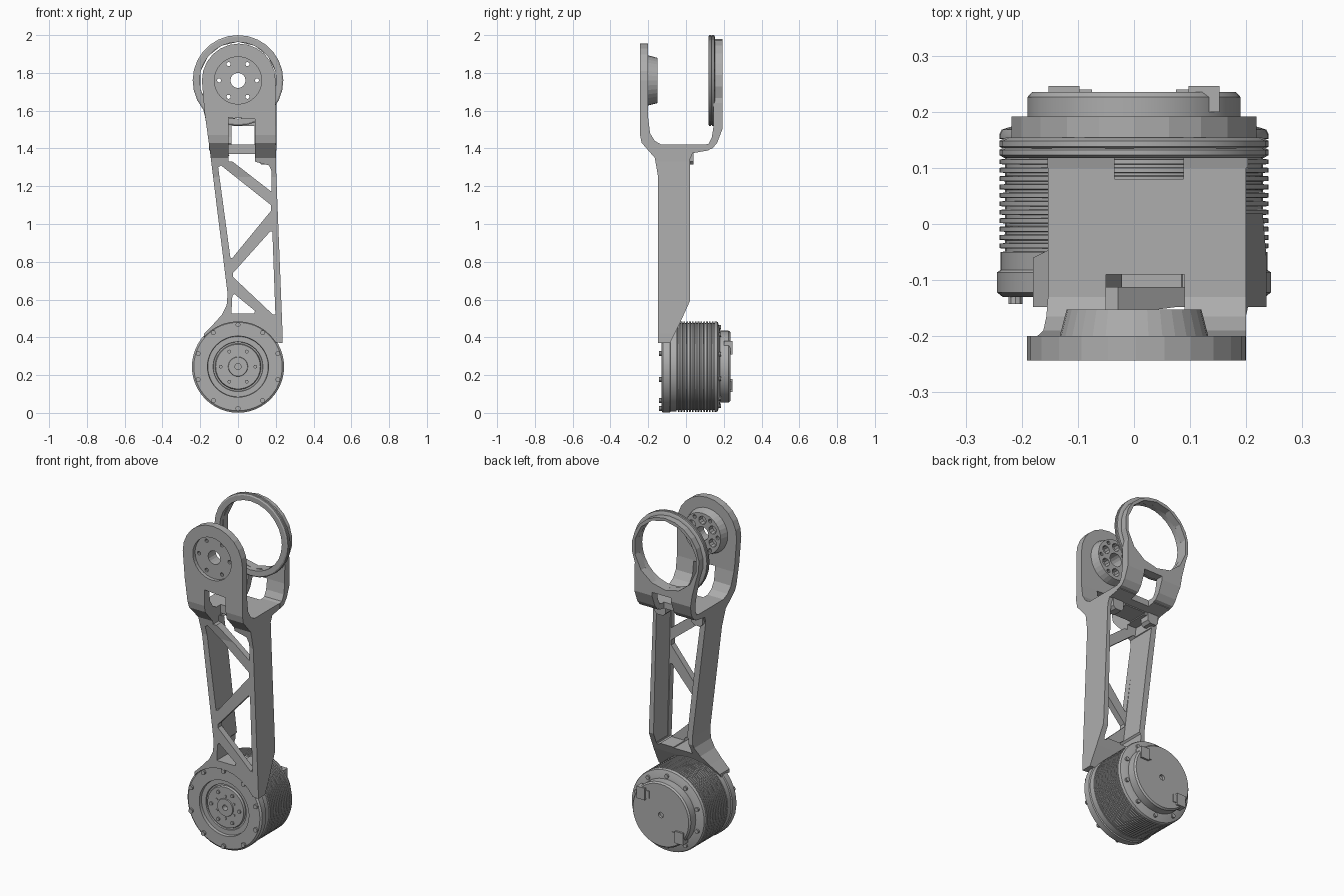
import bpy, bmesh
from math import sin, cos, pi, radians
from mathutils import Matrix, Vector

cube = bpy.data.objects.get("Cube")
if cube:
    bpy.data.objects.remove(cube, do_unlink=True)

grey = bpy.data.materials.new("machined_grey")
grey.use_nodes = True
GREY = (0.42, 0.42, 0.42, 1)
grey.diffuse_color = GREY
for node in grey.node_tree.nodes:
    if node.type == "BSDF_PRINCIPLED":
        node.inputs["Base Color"].default_value = GREY

MOTOR_Z, YOKE_Z = 0.245, 1.76


def finish(name, bm, smooth=False):
    bmesh.ops.recalc_face_normals(bm, faces=bm.faces)
    mesh = bpy.data.meshes.new(name)
    bm.to_mesh(mesh)
    bm.free()
    mesh.materials.append(grey)
    obj = bpy.data.objects.new(name, mesh)
    bpy.context.collection.objects.link(obj)
    if smooth:
        bpy.ops.object.select_all(action="DESELECT")
        obj.select_set(True)
        bpy.context.view_layer.objects.active = obj
        bpy.ops.object.shade_smooth_by_angle(angle=radians(30))
    return obj


def prism(name, pts, axis, a, b):
    """Extrude a 2D outline: (x, z) along y, or (y, z) along x."""
    bm = bmesh.new()
    put = (lambda u, v, d: (u, d, v)) if axis == "y" else (lambda u, v, d: (d, u, v))
    face = bm.faces.new([bm.verts.new(put(u, v, a)) for u, v in pts])
    res = bmesh.ops.extrude_face_region(bm, geom=[face])
    moved = [g for g in res["geom"] if isinstance(g, bmesh.types.BMVert)]
    bmesh.ops.translate(bm, verts=moved, vec=Vector(put(0, 0, b - a)))
    return finish(name, bm)


def add_cyl(bm, r, y0, y1, x, z, n=12, r2=None):
    """Cylinder or cone along y, radius r at y0 and r2 at y1."""
    mat = Matrix.Translation((x, (y0 + y1) / 2, z)) @ Matrix.Rotation(pi / 2, 4, "X")
    bmesh.ops.create_cone(bm, cap_ends=True, segments=n, radius1=r if r2 is None else r2,
                          radius2=r, depth=y1 - y0, matrix=mat)


def cyl(name, *args, **kw):
    bm = bmesh.new()
    add_cyl(bm, *args, **kw)
    return finish(name, bm)


def circle_of(name, count, ring, r, y0, y1, z, start=90, n=10):
    """A circle of equal cylinders around a y axis."""
    bm = bmesh.new()
    for i in range(count):
        t = radians(start) + 2 * pi * i / count
        add_cyl(bm, r, y0, y1, ring * cos(t), z + ring * sin(t), n)
    return finish(name, bm)


def lathe(name, profile, z, steps, closed=False):
    """Spin an (r, y) profile around the y axis at height z."""
    bm = bmesh.new()
    vs = [bm.verts.new((r, y, 0)) for r, y in profile]
    pairs = list(zip(vs, vs[1:])) + ([(vs[-1], vs[0])] if closed else [])
    edges = [bm.edges.new(p) for p in pairs]
    bmesh.ops.spin(bm, geom=vs + edges, cent=(0, 0, 0), axis=(0, 1, 0),
                   angle=2 * pi, steps=steps, use_duplicate=False)
    bmesh.ops.remove_doubles(bm, verts=bm.verts, dist=0.0002)
    bmesh.ops.translate(bm, verts=bm.verts, vec=(0, 0, z))
    return finish(name, bm, True)


def boolean(obj, tool, op="DIFFERENCE"):
    mod = obj.modifiers.new("cut", "BOOLEAN")
    mod.operation, mod.object, mod.solver = op, tool, "EXACT"
    tool.hide_render = True
    bpy.context.view_layer.update()
    graph = bpy.context.evaluated_depsgraph_get()
    mesh = bpy.data.meshes.new_from_object(obj.evaluated_get(graph))
    obj.modifiers.clear()
    obj.data = mesh
    bpy.data.objects.remove(tool, do_unlink=True)
    mesh.materials.clear()
    mesh.materials.append(grey)


def arc(cx, cz, r, a0, a1, n):
    ts = [radians(a0 + (a1 - a0) * i / n) for i in range(n + 1)]
    return [(cx + r * cos(t), cz + r * sin(t)) for t in ts]


# Arm with front fork plate: front outline crossed with side outline
arm = prism("arm_and_front_fork", arc(0.004, YOKE_Z, 0.195, 0, 180, 12) + [
    (-0.178, 1.6), (-0.148, 1.38), (-0.055, 0.63), (-0.06, 0.57), (-0.085, 0.52),
    (-0.13, 0.47), (-0.18, 0.42), (-0.18, 0.4), (0.236, 0.37), (0.236, 0.42),
    (0.2, 1.33)], "y", -0.4, 0.4)
side = prism("side_cutter", [
    (-0.243, 1.97), (-0.243, 1.47), (-0.235, 1.43), (-0.165, 1.35), (-0.148, 1.25),
    (-0.148, 0.3), (-0.09, 0.3), (-0.09, 0.36), (-0.03, 0.48), (0.02, 0.59),
    (0.02, 1.34), (0.035, 1.375), (0.12, 1.39), (0.12, 1.42), (-0.13, 1.42),
    (-0.165, 1.44), (-0.19, 1.48), (-0.2, 1.56), (-0.2, 1.97)], "x", -0.5, 0.5)
boolean(arm, side, "INTERSECT")

# Channel behind the truss, then the truss openings
boolean(arm, prism("channel_cutter", [(-0.108, 1.36), (-0.02, 0.62), (-0.03, 0.53),
                                      (0.2, 0.53), (0.178, 1.36)], "y", -0.112, 0.2))
openings = [
    [(-0.05, 1.37), (0.09, 1.37), (0.09, 1.33), (0.165, 1.31), (0.178, 1.28),
     (0.178, 1.17), (-0.035, 1.335)],
    [(-0.105, 1.3), (-0.04, 0.82), (-0.03, 0.82), (0.175, 1.07), (0.175, 1.1), (-0.09, 1.31)],
    [(0.17, 0.96), (0.182, 0.96), (0.198, 0.52), (0.185, 0.52), (-0.027, 0.72), (-0.027, 0.74)],
    [(-0.02, 0.63), (0.09, 0.54), (0.085, 0.525), (-0.035, 0.525), (-0.03, 0.62)],
]
for pts in openings:
    boolean(arm, prism("opening_cutter", pts, "y", -0.3, 0.3))
front_slot = [(-0.05, 1.33), (0.09, 1.33), (0.09, 1.555), (-0.05, 1.565)]
back_slot = [(-0.035, 1.34), (0.088, 1.34), (0.088, 1.52), (-0.035, 1.52)]
boolean(arm, prism("slot_cutter", front_slot, "y", -0.3, -0.09))
boolean(arm, prism("slot_cutter", back_slot, "y", 0.08, 0.3))
boolean(arm, cyl("motor_seat_cutter", 0.237, -0.3, 0.3, 0, MOTOR_Z, 40))

# Bearing recess and through holes in the front fork plate
boolean(arm, cyl("recess_cutter", 0.125, -0.3, -0.222, 0, YOKE_Z, 32))
boss = cyl("bearing_boss", 0.135, -0.21, -0.152, 0, YOKE_Z, 32, 0.12)
boolean(boss, circle_of("pocket_cutter", 6, 0.078, 0.024, -0.185, -0.1, YOKE_Z))
for part in (arm, boss):
    boolean(part, cyl("bore_cutter", 0.04, -0.3, -0.1, 0, YOKE_Z, 16))
    boolean(part, circle_of("bolt_hole_cutter", 6, 0.1, 0.011, -0.3, -0.1, YOKE_Z, 60))

# Back fork plate with its large opening
back = prism("back_fork", arc(0, YOKE_Z, 0.22, -25, 205, 14) + [
    (-0.175, 1.57), (-0.155, 1.45), (-0.152, 1.36), (0.203, 1.36), (0.203, 1.64)],
    "y", 0.0, 0.4)
boolean(back, prism("side_cutter", [
    (0.1, 1.42), (0.1, 1.388), (0.14, 1.4), (0.165, 1.43), (0.192, 1.5), (0.192, 2),
    (0.148, 2), (0.146, 1.52), (0.137, 1.46), (0.12, 1.425)], "x", -0.5, 0.5), "INTERSECT")
boolean(back, cyl("ring_hole_cutter", 0.204, -0.1, 0.4, 0, YOKE_Z, 14))
boolean(back, prism("slot_cutter", back_slot, "y", 0.08, 0.3))

# Rim ring on the inner side of the back fork
lathe("fork_rim_ring", [(0.203, 0.119), (0.232, 0.118), (0.24, 0.123), (0.24, 0.132),
                        (0.234, 0.135), (0.24, 0.138), (0.24, 0.148), (0.228, 0.154),
                        (0.203, 0.154)], YOKE_Z, 28, True)

# Motor housing with cooling fins and stepped end cap
profile = [(0, -0.09), (0.016, -0.09), (0.016, -0.122), (0.05, -0.122), (0.052, -0.116),
           (0.118, -0.116), (0.122, -0.104), (0.13, -0.104), (0.132, -0.112), (0.16, -0.112),
           (0.162, -0.13), (0.234, -0.13), (0.244, -0.122), (0.244, -0.086), (0.238, -0.082),
           (0.238, -0.05)]
for i in range(14):
    y = -0.05 + i * 0.015
    profile += [(0.23, y + 0.001), (0.23, y + 0.006), (0.24, y + 0.007), (0.24, y + 0.015)]
profile += [(0.236, 0.168), (0.205, 0.178), (0.19, 0.18), (0.19, 0.226), (0.182, 0.235),
            (0.016, 0.235), (0.016, 0.22), (0, 0.22)]
lathe("motor_housing", profile, MOTOR_Z, 48)

# Bolts on both motor ends
circle_of("flange_bolts", 10, 0.222, 0.013, -0.143, -0.12, MOTOR_Z)
circle_of("hub_bolts", 6, 0.092, 0.01, -0.124, -0.11, MOTOR_Z, 60)
circle_of("hub_pins", 6, 0.065, 0.007, -0.121, -0.11, MOTOR_Z)
circle_of("cap_bolts", 10, 0.208, 0.012, 0.165, 0.186, MOTOR_Z)

# Cable connectors on the motor end cap
for s, label in ((1, "left"), (-1, "right")):
    bm = bmesh.new()
    for dx, w, h, top in ((0, 0.055, 0.07, 0.246), (-0.035, 0.03, 0.045, 0.24)):
        mat = Matrix.Translation((s * (0.125 + dx), (0.2 + top) / 2, MOTOR_Z + s * 0.1))
        bmesh.ops.create_cube(bm, size=1, matrix=mat @ Matrix.Diagonal((w, top - 0.2, h, 1)))
    finish("connector_" + label, bm)

# Clamp lugs below the fork floor
for x, label in ((-0.1, "right"), (0.142, "left")):
    prism("clamp_lug_" + label, [(x - 0.035, 1.395), (x - 0.035, 1.33), (x - 0.02, 1.315),
                                 (x + 0.02, 1.315), (x + 0.035, 1.33), (x + 0.035, 1.395)],
          "y", -0.02, 0.04)
